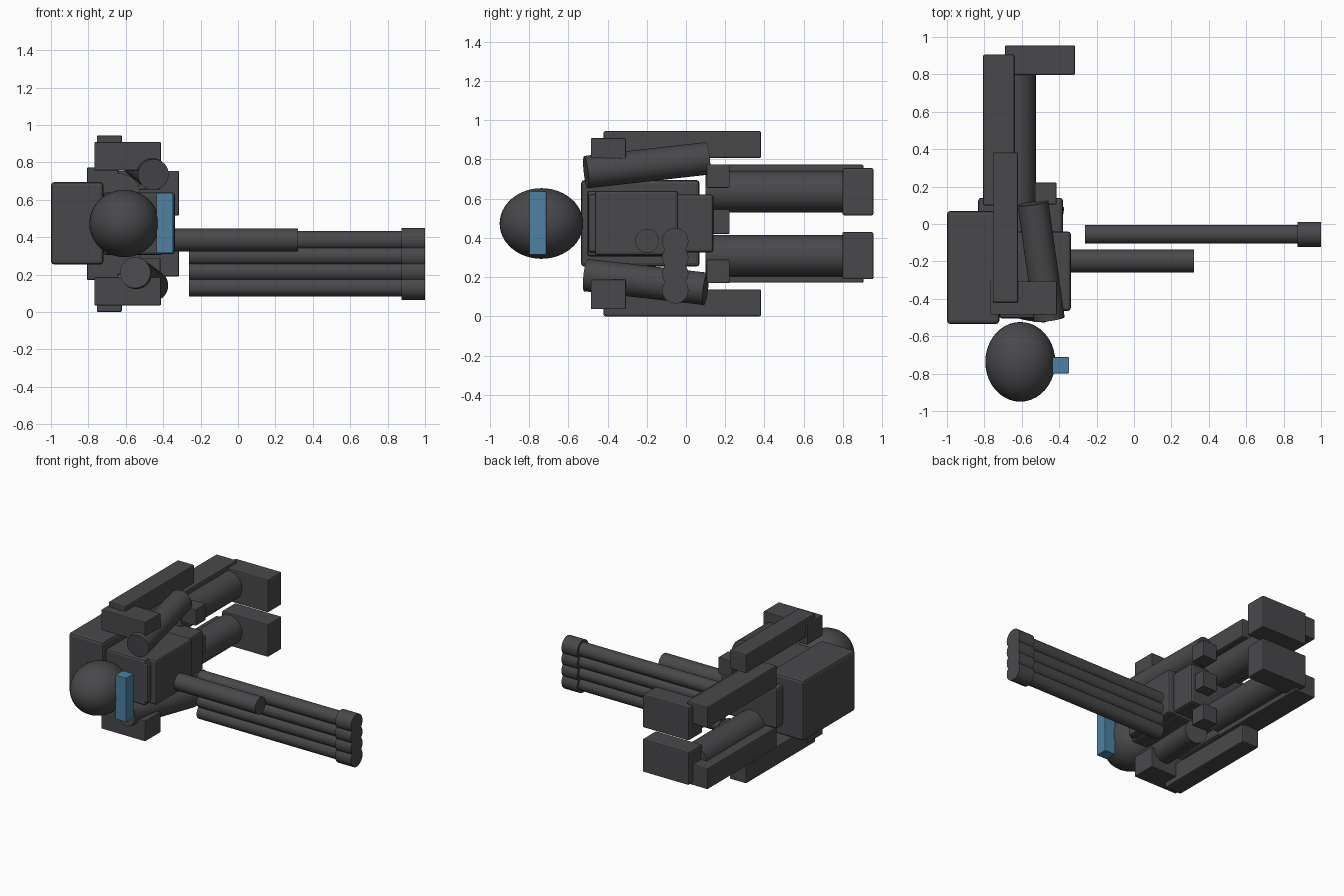
import bpy, math
from mathutils import Vector

if "Cube" in bpy.data.objects:
    bpy.data.objects.remove(bpy.data.objects["Cube"])

def mat(name, c):
    m = bpy.data.materials.new(name)
    m.diffuse_color = (*c, 1)
    m.use_nodes = True
    m.node_tree.nodes["Principled BSDF"].inputs["Base Color"].default_value = m.diffuse_color
    return m

GREY = mat("dark_grey", (0.066, 0.066, 0.071))
BLUE = mat("visor_blue", (0.075, 0.22, 0.37))
MID = 0.472  # height of the mirror plane between left and right side

def box(name, x, y, z, m=GREY, bevel=0.01):
    bpy.ops.mesh.primitive_cube_add(size=1, location=[(a + b) / 2 for a, b in (x, y, z)])
    o = bpy.context.object
    o.name = name
    o.scale = [b - a for a, b in (x, y, z)]
    bpy.ops.object.transform_apply(location=False, rotation=False, scale=True)
    o.data.materials.append(m)
    if bevel:
        b = o.modifiers.new("bevel", "BEVEL")
        b.width = bevel
        b.segments = 2
    return o

def tube(name, a, b, r):
    a, b = Vector(a), Vector(b)
    bpy.ops.mesh.primitive_cylinder_add(vertices=40, radius=r, depth=(b - a).length, location=(a + b) / 2)
    o = bpy.context.object
    o.name = name
    o.rotation_euler = (b - a).to_track_quat('Z', 'Y').to_euler()
    o.data.materials.append(GREY)
    bpy.ops.object.shade_smooth_by_angle(angle=math.radians(35))
    return o

def pair(name, x, y, z, bevel=0.008):
    # upper side and its mirror image
    box("left_" + name, x, y, z, bevel=bevel)
    box("right_" + name, x, y, (2 * MID - z[1], 2 * MID - z[0]), bevel=bevel)

# head and visor
bpy.ops.mesh.primitive_uv_sphere_add(segments=40, ring_count=24, radius=1, location=(-0.608, -0.737, 0.473))
head = bpy.context.object
head.name = "head"
head.scale = (0.187, 0.213, 0.18)
head.data.materials.append(GREY)
bpy.ops.object.shade_smooth()
box("visor", (-0.435, -0.348), (-0.798, -0.712), (0.315, 0.637), BLUE, 0.002)

# body
box("backpack", (-1.0, -0.72), (-0.535, 0.07), (0.253, 0.695), bevel=0.018)
box("torso", (-0.833, -0.38), (-0.5, 0.14), (0.325, 0.622), bevel=0.015)
box("chest_plate", (-0.72, -0.338), (-0.465, -0.04), (0.31, 0.64), bevel=0.015)
box("upper_chest", (-0.72, -0.4), (-0.505, -0.04), (0.305, 0.64), bevel=0.015)

# hip skirts
box("middle_skirt", (-0.53, -0.415), (0.1, 0.222), (0.42, 0.545), bevel=0.005)
pair("skirt", (-0.53, -0.415), (0.105, 0.222), (0.655, 0.775), 0.005)

# legs, feet and leg thrusters
for side, s in (("left", 1), ("right", -1)):
    z = MID + s * 0.163
    tube(side + "_leg", (-0.63, 0.1, z), (-0.63, 0.81, z), 0.105)
pair("foot", (-0.69, -0.315), (0.797, 0.955), (0.515, 0.755))
pair("leg_thruster", (-0.808, -0.64), (0.1, 0.905), (0.62, 0.773))

# arms, shoulders and arm thrusters
tube("left_arm", (-0.453, -0.51, 0.735), (-0.54, 0.11, 0.805), 0.083)
tube("right_arm", (-0.55, -0.51, 0.21), (-0.455, 0.1, 0.14), 0.083)
pair("shoulder", (-0.768, -0.412), (-0.485, -0.307), (0.757, 0.908), 0.005)
pair("arm_thruster", (-0.755, -0.62), (-0.42, 0.383), (0.807, 0.944))

# single cannon
tube("cannon", (-0.45, -0.198, 0.385), (0.32, -0.198, 0.385), 0.061)

# stack of four barrels with muzzles
for i in range(4):
    z = 0.383 - i * 0.0835
    tube("barrel_%d" % (i + 1), (-0.262, -0.055, z), (0.95, -0.055, z), 0.05)
    tube("muzzle_%d" % (i + 1), (0.873, -0.055, z), (1.0, -0.055, z), 0.067)
